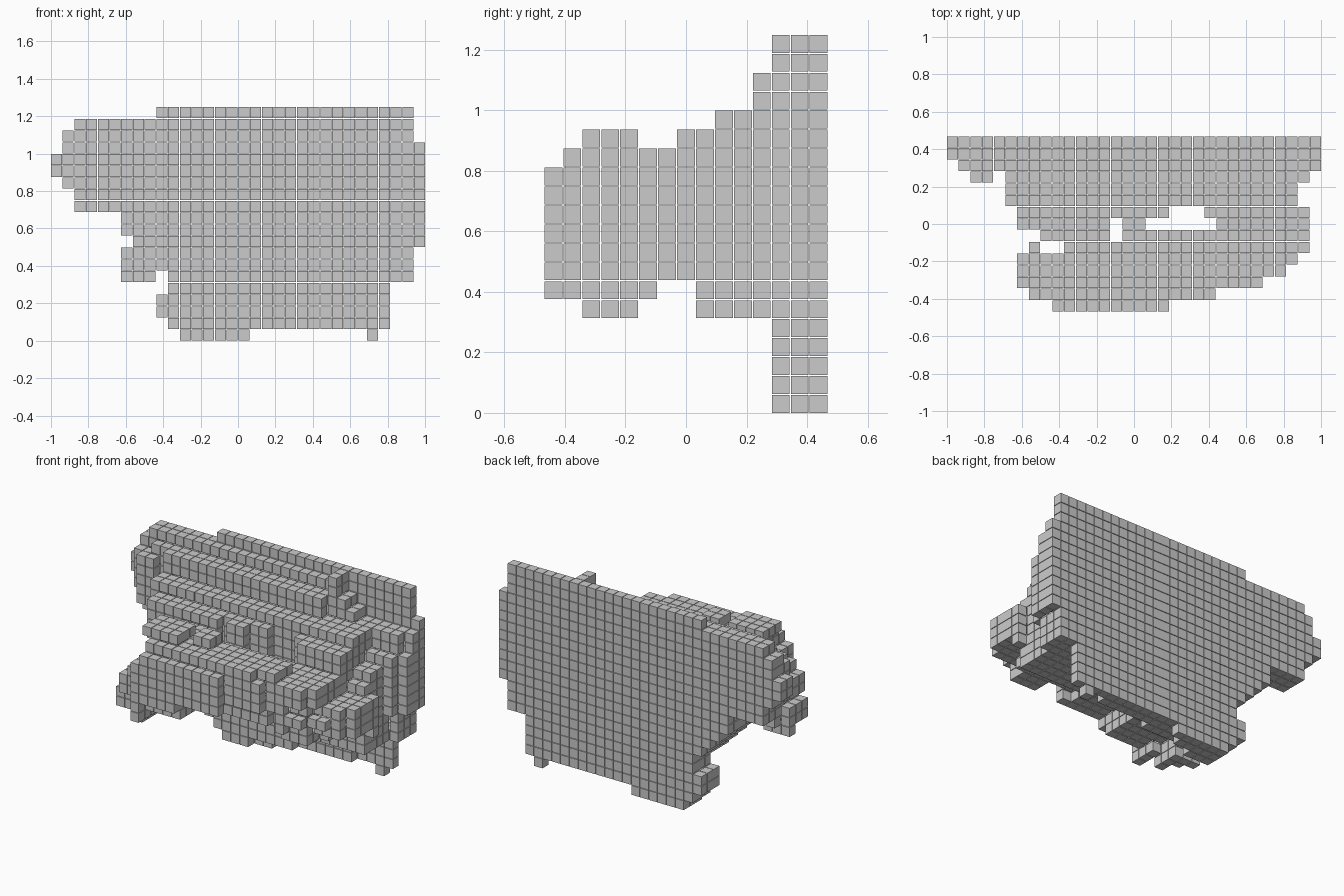
import bpy
from itertools import product
from mathutils import Vector

if "Cube" in bpy.data.objects:
    bpy.data.objects.remove(bpy.data.objects["Cube"], do_unlink=True)

SIZE = 0.059
PITCH = (2 - SIZE) / 31
FACES = ((0, 1, 3, 2), (4, 6, 7, 5), (0, 4, 5, 1), (2, 3, 7, 6), (0, 2, 6, 4), (1, 5, 7, 3))
CORNERS = [Vector(c) * SIZE / 2 for c in product((-1, 1), repeat=3)]
parts = {}


def cells_in(xs, ys, zs):
    return product(*[range(a, b + 1) for a, b in (xs, ys, zs)])


def block(part, xs, ys, zs):
    """Fill an inclusive range of grid cells in a part."""
    parts.setdefault(part, set()).update(cells_in(xs, ys, zs))


def carve(part, xs, ys, zs):
    parts[part].difference_update(cells_in(xs, ys, zs))


def build(name, cells, solid):
    """One mesh of separate little cubes, leaving out the buried ones."""
    verts, faces = [], []
    steps = ((1, 0, 0), (-1, 0, 0), (0, 1, 0), (0, -1, 0), (0, 0, 1), (0, 0, -1))
    for i, j, k in sorted(cells):
        if all((i + a, j + b, k + c) in solid for a, b, c in steps):
            continue
        base = len(verts)
        centre = Vector(((i - 15.5) * PITCH, (j - 7) * PITCH, k * PITCH + SIZE / 2))
        verts += [centre + c for c in CORNERS]
        faces += [[base + n for n in f] for f in FACES]
    mesh = bpy.data.meshes.new(name)
    mesh.from_pydata(verts, [], faces)
    mesh.update()
    bpy.context.collection.objects.link(bpy.data.objects.new(name, mesh))


# Back panel: first and last column of each row, from the bottom up
left = (11, 10, 9, 9, 10, 10, 9, 8, 7, 6, 6, 2, 2, 1, 0, 0, 1, 1, 2, 9)
right = [16] + [28] * 4 + [30] * 3 + [31] * 9 + [30] * 3
for k, (a, b) in enumerate(zip(left, right)):
    block("back_panel", (a, b), (14, 14), (k, k))
block("panel_foot", (27, 27), (14, 14), (0, 0))

# Backing layers, thinner towards the lower right and the top right
for k in range(1, 19):
    a = left[k]
    if k < 5:
        ends = (24, 18)
    elif k < 16:
        ends = (right[k], 31 if 8 <= k <= 13 else 30)
    else:
        ends = (23, 23 if k < 18 else 0)
    block("panel_backing", (a, ends[0]), (13, 13), (k, k))
    block("panel_backing", (max(a, 1 if k < 17 else 3), ends[1]), (12, 12), (k, k))
block("bottom_step", (11, 15), (13, 13), (0, 0))
block("bottom_step", (11, 13), (12, 12), (0, 0))
block("post", (23, 23), (12, 13), (17, 19))

# Ledges on the face of the panel
block("end_rib", (2, 3), (11, 11), (12, 16))
block("upper_ledge", (5, 22), (11, 11), (16, 17))
block("upper_ledge", (24, 24), (12, 13), (16, 17))
block("upper_ledge", (25, 25), (12, 13), (16, 16))
block("middle_ledge", (5, 27), (9, 11), (15, 15))
block("middle_ledge", (28, 30), (11, 11), (8, 13))

# Thick wall under the ledges, stepping in at the lower left
for k in range(5, 15):
    a = 10 if k == 5 else max(5 if k > 10 else 6, 15 - k)
    block("wall", (a, 29 if k < 13 else 27), (9, 11), (k, k))
    block("wall", (a + 1 if k < 11 else 6, 18), (8, 8), (k, k))
    block("wall", (22, 29 if k < 12 else 27), (8, 8), (k, k))
block("wall", (30, 30), (8, 8), (7, 10))
for xs in ((6, 13), (15, 16), (23, 27)):
    block("wall_front", xs, (7, 7), (9, 14))
block("wall_front", (28, 30), (7, 7), (8, 10))
carve("wall_front", (6, 7), (7, 7), (9, 10))

# Bridges from the wall to the front body
for xs in ((8, 13), (15, 27)):
    block("bridge", xs, (6, 6), (9, 12))
block("bridge", (10, 27), (5, 5), (9, 12))
block("bridge", (28, 30), (5, 6), (8, 10))
block("bridge", (10, 13), (5, 6), (13, 13))
for xs in ((10, 13), (24, 27)):
    block("bridge", xs, (5, 7), (7, 8))

# Curved front body, one slice per depth row, its underside arched
spans = ((9, 18), (7, 22), (6, 26), (6, 28), (6, 29))
for j, (a, b) in enumerate(spans):
    for i in range(a, b + 1):
        top = min(12, i + 2) if i < 28 else 10
        if i < 7:
            low = 6
        elif i < 14 or i > 23:
            low = 8
        else:
            low = 9 if i < 18 or j == 0 else 10
        block("front_body", (i, i), (j, j), (low, top))
    if j:
        block("front_body", (max(a + 2, 10), min(b - 1, 23)), (j, j), (13, 13))
carve("front_body", (6, 6), (2, 4), (8, 8))

# Raised lumps on top and knobs below
block("top_lumps", (9, 12), (2, 4), (14, 14))
block("top_lumps", (14, 15), (3, 4), (14, 14))
block("under_knobs", (6, 8), (4, 4), (5, 7))
block("under_knobs", (7, 8), (2, 3), (6, 7))
block("under_knobs", (8, 8), (2, 3), (5, 5))
block("under_knobs", (9, 13), (1, 4), (7, 7))
block("under_knobs", (7, 7), (5, 5), (6, 7))
block("under_knobs", (9, 9), (0, 2), (6, 7))
block("under_knobs", (24, 26), (3, 4), (7, 7))

# Notches in the right end of the front body
for k in (8, 10):
    carve("front_body", (27, 28), (3, 3), (k, k))
    carve("front_body", (25, 26), (2, 2), (k, k))

solid = set().union(*parts.values())
used = set()
for name, cells in parts.items():
    build(name, cells - used, solid)
    used |= cells
